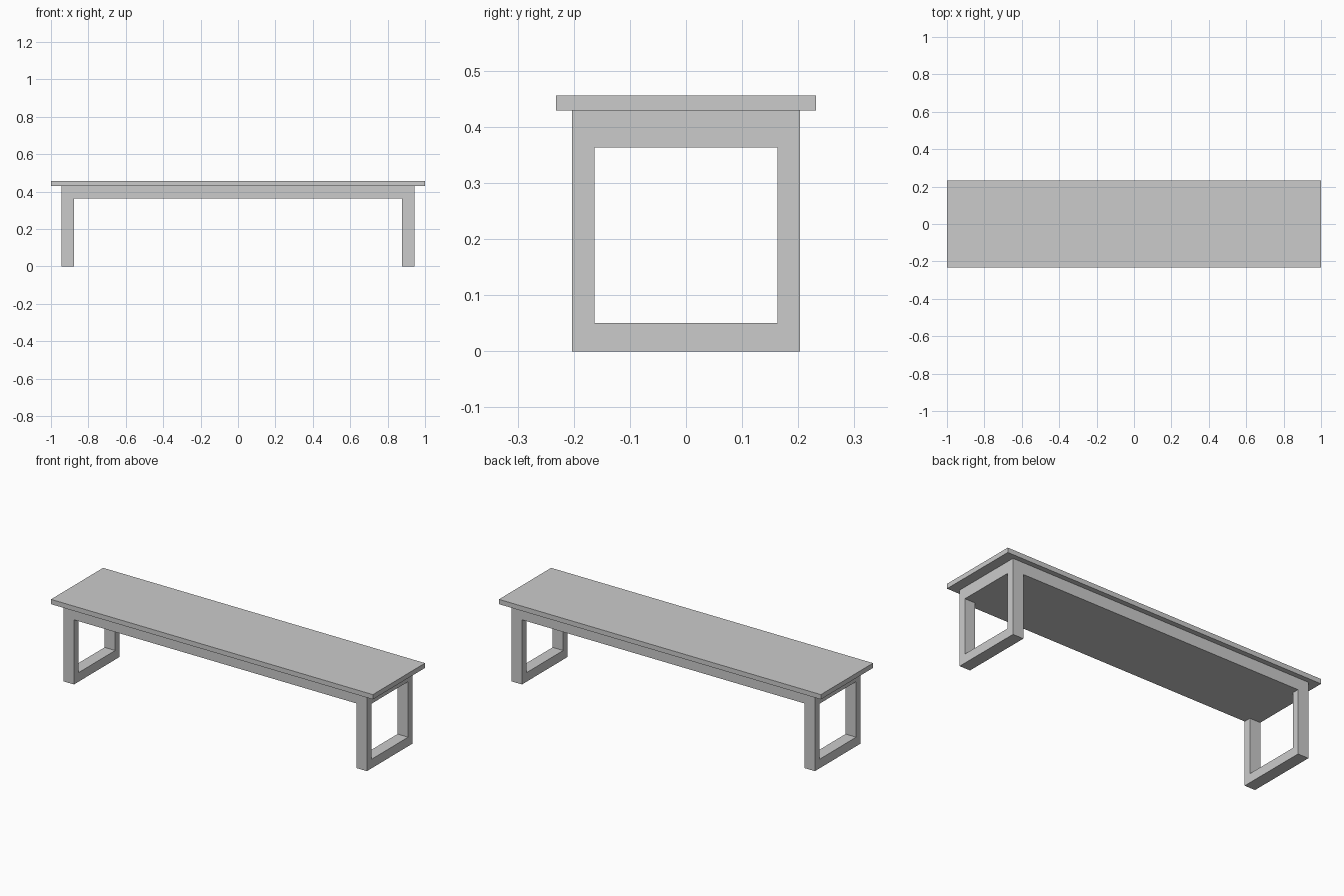
import bpy

if "Cube" in bpy.data.objects:
    bpy.data.objects.remove(bpy.data.objects["Cube"])


def box(name, lo, hi):
    """Add a box spanning two opposite corners."""
    bpy.ops.mesh.primitive_cube_add(size=1, location=[(a + b) / 2 for a, b in zip(lo, hi)])
    obj = bpy.context.object
    obj.name = name
    obj.scale = [b - a for a, b in zip(lo, hi)]
    bpy.ops.object.transform_apply(location=True, rotation=True, scale=True)
    return obj


def cut(target, cutter):
    """Subtract the cutter from the target, then discard it."""
    cutter.hide_render = True
    mod = target.modifiers.new("cut", 'BOOLEAN')
    mod.operation = 'DIFFERENCE'
    mod.solver = 'EXACT'
    mod.object = cutter
    bpy.context.view_layer.objects.active = target
    bpy.ops.object.modifier_apply(modifier=mod.name)
    bpy.data.objects.remove(cutter)


leg_x, leg_y, body_top = 0.943, 0.203, 0.429
inner_x, inner_y = 0.877, 0.163
rail_z, runner_z = 0.363, 0.051

# Seat board
box("seat", (-1, -0.2315, body_top), (1, 0.2315, 0.456))

# One-piece base: thick under-seat rail with a loop leg at each end
base = box("base_frame", (-leg_x, -leg_y, 0), (leg_x, leg_y, body_top))
cut(base, box("span_cutter", (-inner_x, -1, -1), (inner_x, 1, rail_z)))
cut(base, box("loop_cutter", (-2, -inner_y, runner_z), (2, inner_y, rail_z)))
